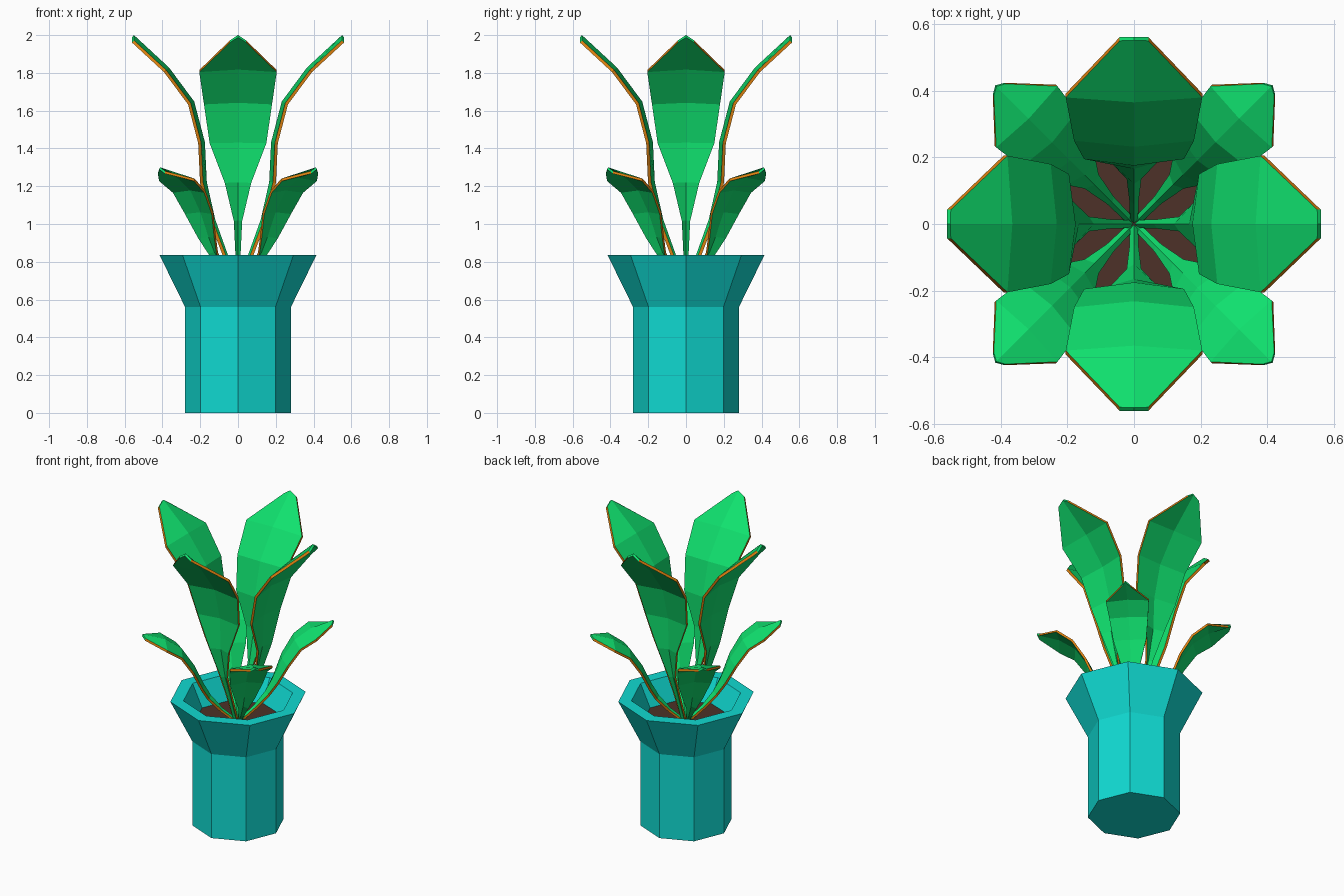
import bpy, bmesh, math
from mathutils import Vector, Matrix

if "Cube" in bpy.data.objects:
    bpy.data.objects.remove(bpy.data.objects["Cube"])


def material(name, rgb):
    m = bpy.data.materials.new(name)
    m.diffuse_color = (*rgb, 1)
    m.use_nodes = True
    m.node_tree.nodes["Principled BSDF"].inputs["Base Color"].default_value = m.diffuse_color
    return m


TEAL = material("teal glaze", (0.005, 0.70, 0.64))
GREEN = material("leaf green", (0.005, 0.75, 0.156))
ORANGE = material("orange leaf edge", (0.72, 0.22, 0.005))
SOIL = material("brown soil", (0.075, 0.031, 0.021))


def finish(bm, name, mats):
    bmesh.ops.recalc_face_normals(bm, faces=bm.faces)
    me = bpy.data.meshes.new(name)
    bm.to_mesh(me)
    bm.free()
    for m in mats:
        me.materials.append(m)
    ob = bpy.data.objects.new(name, me)
    bpy.context.collection.objects.link(ob)
    return ob


def lathe(name, profile, mat, n=8):
    """Turn an (r, z) profile into an n-sided solid with both ends capped."""
    bm = bmesh.new()
    rings = [[bm.verts.new((r * math.cos(math.tau * i / n),
                            r * math.sin(math.tau * i / n), z)) for i in range(n)]
             for r, z in profile]
    for a, b in zip(rings, rings[1:]):
        for i in range(n):
            j = (i + 1) % n
            bm.faces.new((a[i], a[j], b[j], b[i]))
    bm.faces.new(rings[0])
    bm.faces.new(rings[-1])
    return finish(bm, name, [mat])


def leaf(name, stations, angle, lift, thick):
    """Folded leaf blade along (r, z, half width) stations, orange side edges."""
    bm = bmesh.new()
    rings = []
    last = len(stations) - 1
    for k, (r, z, w) in enumerate(stations):
        p, q = stations[max(k - 1, 0)], stations[min(k + 1, last)]
        t = Vector((q[0] - p[0], 0, q[1] - p[1])).normalized()
        up = Vector((-t.z, 0, t.x))
        c = Vector((r, 0, z))
        h = up * lift * min(1, w / 0.04 + 0.2)
        tip = t * 0.02 if k == last else Vector()
        side = Vector((0, w, 0))
        top = [c - side, c + h + tip, c + side]
        pts = top + [v - up * thick for v in reversed(top)]
        rings.append([bm.verts.new(v) for v in pts])
    for a, b in zip(rings, rings[1:]):
        for i in range(6):
            j = (i + 1) % 6
            f = bm.faces.new((a[i], a[j], b[j], b[i]))
            f.material_index = 1 if i in (2, 5) else 0
    for ring in (rings[0], rings[-1]):
        for ids in ((0, 1, 4, 5), (1, 2, 3, 4)):
            bm.faces.new([ring[i] for i in ids])
    bm.transform(Matrix.Rotation(angle, 4, 'Z'))
    return finish(bm, name, [GREEN, ORANGE])


# Octagonal pot with flared rim, and the soil inside
lathe("pot", [(0.28, 0), (0.28, 0.56), (0.415, 0.835), (0.335, 0.835), (0.25, 0.66)], TEAL)
lathe("soil", [(0.252, 0.665), (0.265, 0.69)], SOIL)

# Leaves: four tall ones on the axes, four short ones on the diagonals
tall = [(0.01, 0.68, 0.012), (0.07, 0.85, 0.014), (0.135, 1.02, 0.022), (0.185, 1.22, 0.07),
        (0.195, 1.43, 0.15), (0.25, 1.64, 0.18), (0.38, 1.815, 0.205), (0.55, 1.972, 0.043)]
short = [(0.01, 0.68, 0.012), (0.10, 0.76, 0.015), (0.18, 0.85, 0.03), (0.225, 0.93, 0.06),
         (0.285, 1.06, 0.10), (0.36, 1.175, 0.117), (0.455, 1.24, 0.13), (0.57, 1.28, 0.025)]
for i in range(4):
    a = i * math.pi / 2
    leaf(f"tall_leaf_{i + 1}", tall, a, 0.02, 0.016)
    leaf(f"short_leaf_{i + 1}", short, a + math.pi / 4, 0.018, 0.014)
